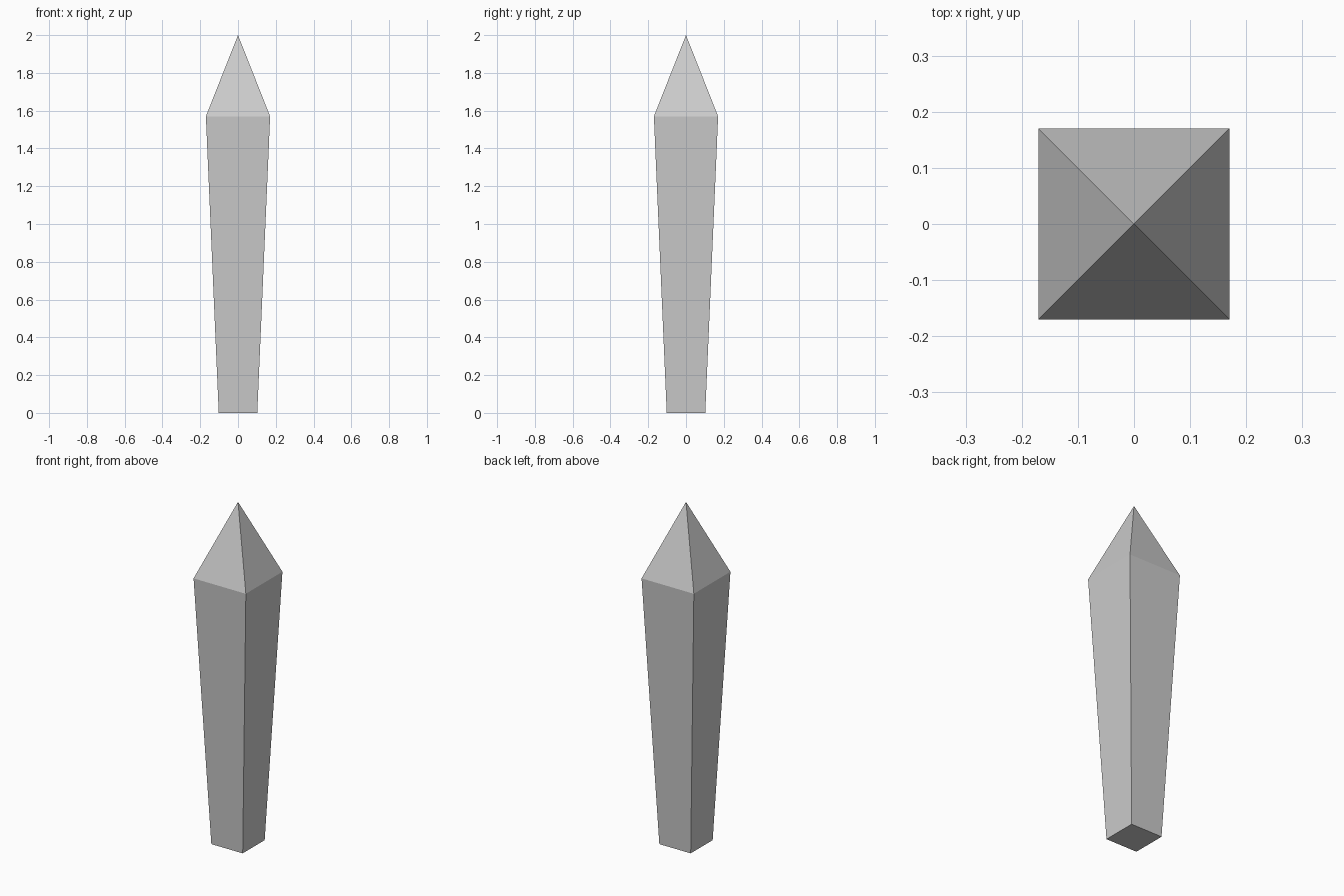
import bpy, bmesh

if "Cube" in bpy.data.objects:
    bpy.data.objects.remove(bpy.data.objects["Cube"])

# Square cross-sections from base to shoulder: (half width, height)
SECTIONS = [(0.102, 0.0), (0.17, 1.57)]
TIP_HEIGHT = 2.0


def square_ring(bm, half, z):
    corners = [(-1, -1), (1, -1), (1, 1), (-1, 1)]
    return [bm.verts.new((half * x, half * y, z)) for x, y in corners]


bm = bmesh.new()
base, shoulder = [square_ring(bm, half, z) for half, z in SECTIONS]
tip = bm.verts.new((0, 0, TIP_HEIGHT))

# Closed bottom, tapered shaft sides and pyramid point
bm.faces.new(base[::-1])
for i in range(4):
    j = (i + 1) % 4
    bm.faces.new((base[i], base[j], shoulder[j], shoulder[i]))
    bm.faces.new((shoulder[i], shoulder[j], tip))

mesh = bpy.data.meshes.new("pointed_stake")
bm.to_mesh(mesh)
bm.free()
stake = bpy.data.objects.new("pointed_stake", mesh)
bpy.context.collection.objects.link(stake)
